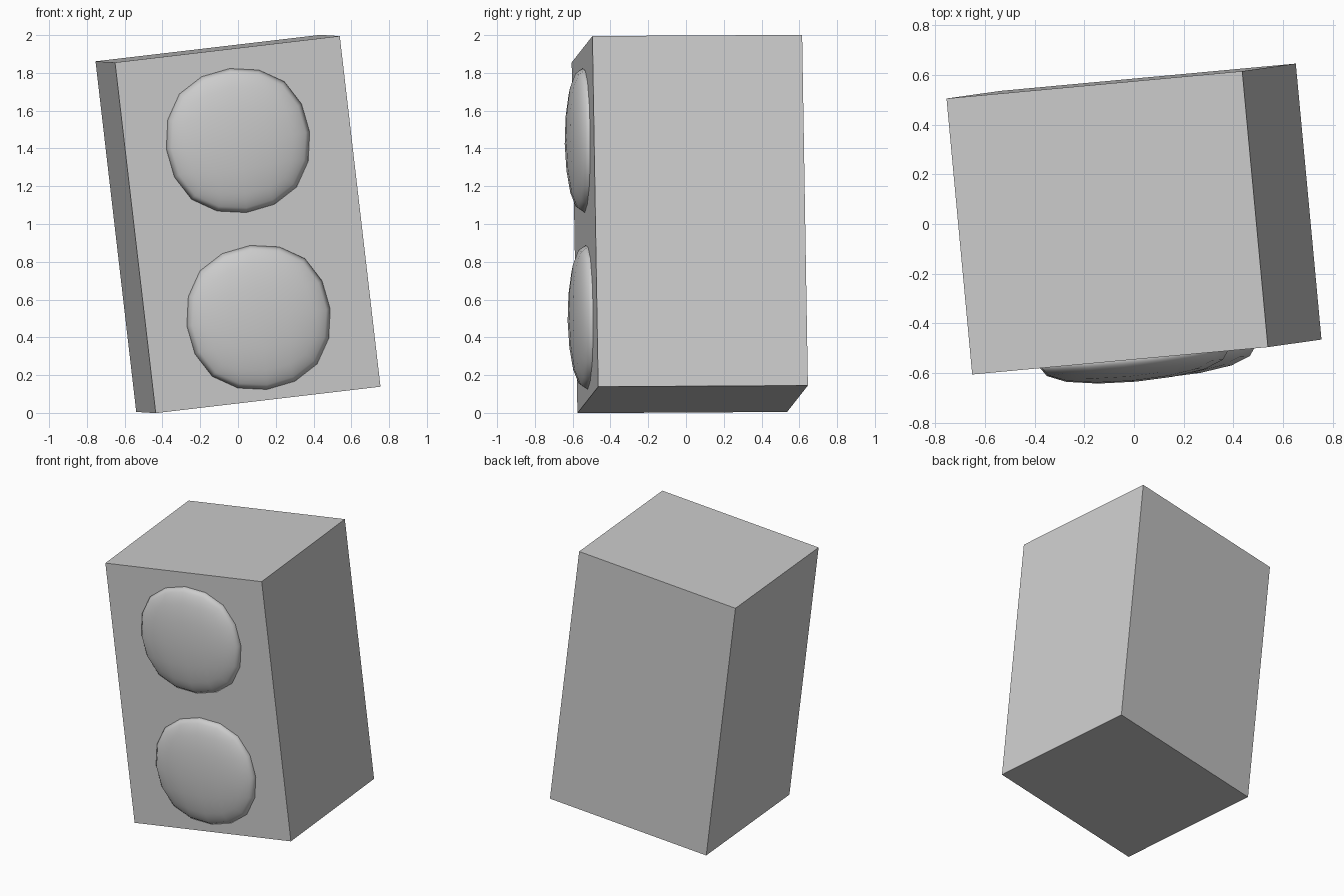
import bpy
from mathutils import Matrix, Vector

if "Cube" in bpy.data.objects:
    bpy.data.objects.remove(bpy.data.objects["Cube"])

# Tilted frame of the whole model: width, depth and height directions
across = Vector((1.19, 0.11, 0.14)).normalized()
up = Vector((-0.21, -0.03, 1.857))
up = (up - across * up.dot(across)).normalized()
back = up.cross(across)
frame = Matrix((across, back, up)).transposed().to_4x4()
frame.translation = (0, 0.02, 1.0)

WIDTH, DEPTH, HEIGHT = 1.203, 1.115, 1.869


def add_block(name, centre, size):
    bpy.ops.mesh.primitive_cube_add(size=1)
    ob = bpy.context.object
    ob.name = name
    ob.matrix_world = frame @ Matrix.Translation(centre) @ Matrix.Diagonal((*size, 1))
    return ob


# Main box
add_block("cabinet", (0, 0, 0), (WIDTH, DEPTH, HEIGHT))

# Two rounded domes half sunk into the front face
for name, height in (("upper_dome", 0.448), ("lower_dome", -0.495)):
    dome = add_block(name, (0, -DEPTH / 2, height), (0.874, 0.21, 0.874))
    sub = dome.modifiers.new("rounding", 'SUBSURF')
    sub.levels = sub.render_levels = 2
    sub.use_limit_surface = False
    bpy.ops.object.shade_smooth()
